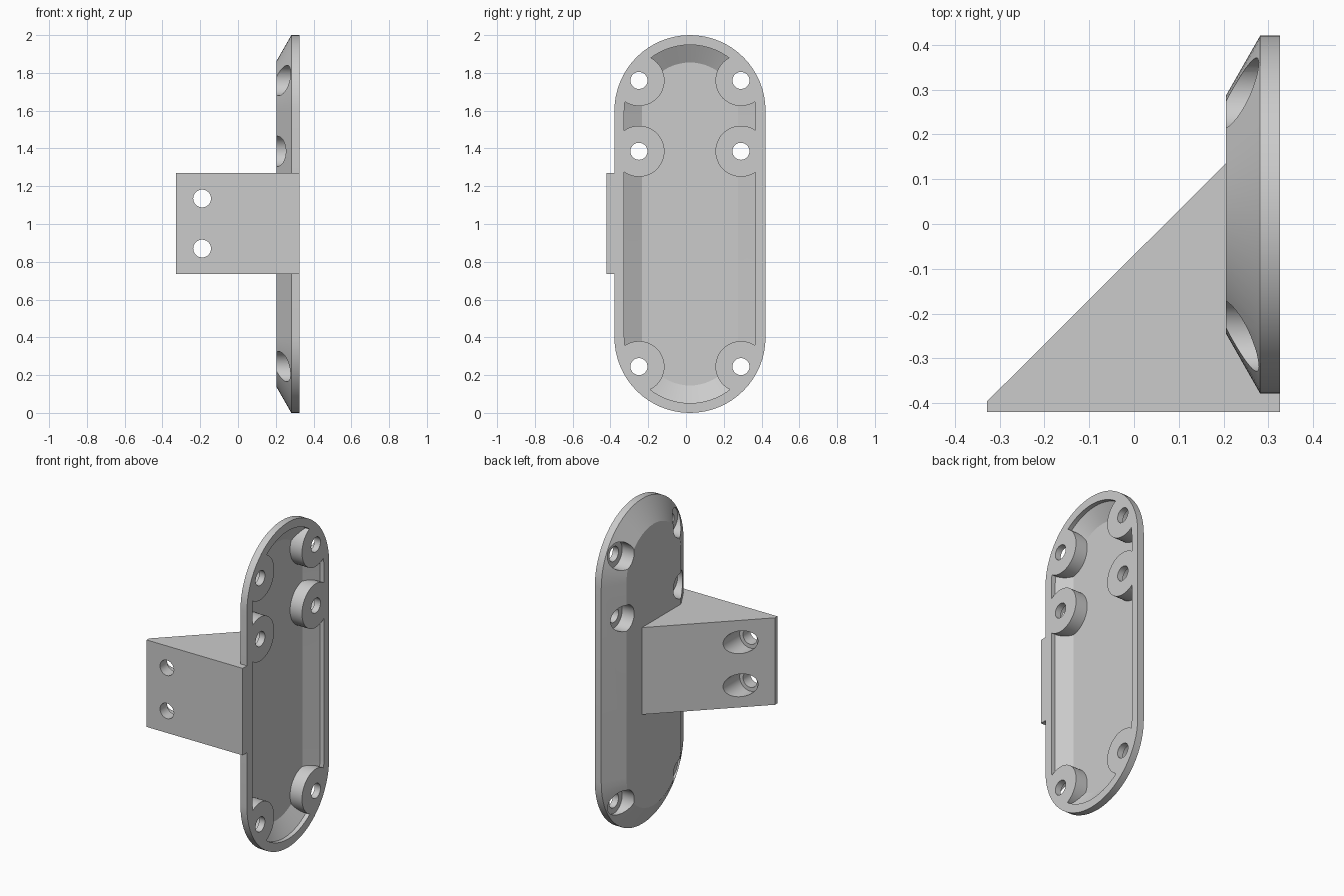
import bpy, bmesh, math
from math import sin, cos, pi
from mathutils import Vector

cube = bpy.data.objects.get("Cube")
if cube:
    bpy.data.objects.remove(cube, do_unlink=True)

MID_Y, MID_Z = 0.021, 1.0   # centre of the plate
HALF = 0.6                  # half length of its straight sides
BACK, RIM = 0.205, 0.326    # plate's raised face and open rim along x

grey = bpy.data.materials.new("plain grey")
grey.use_nodes = True
grey.diffuse_color = (0.6, 0.6, 0.6, 1)
grey.node_tree.nodes["Principled BSDF"].inputs["Base Color"].default_value = (0.6, 0.6, 0.6, 1)


def capsule(x, r, n=32):
    """Upright stadium outline in the yz plane."""
    pts = []
    for start, shift in ((0, HALF), (pi, -HALF)):
        for i in range(n + 1):
            a = start + pi * i / n
            pts.append(Vector((x, MID_Y + r * cos(a), MID_Z + shift + r * sin(a))))
    return pts


def circle_x(x, r, y, z, n=48):
    return [Vector((x, y + r * cos(2 * pi * i / n), z + r * sin(2 * pi * i / n))) for i in range(n)]


def circle_y(y, r, x, z, n=48):
    return [Vector((x + r * cos(2 * pi * i / n), y, z + r * sin(2 * pi * i / n))) for i in range(n)]


def loft(name, stacks):
    """Closed solids, each skinned through a stack of matching rings."""
    bm = bmesh.new()
    for rings in stacks:
        loops = [[bm.verts.new(p) for p in ring] for ring in rings]
        for a, b in zip(loops, loops[1:]):
            for i in range(len(a)):
                j = (i + 1) % len(a)
                bm.faces.new((a[i], a[j], b[j], b[i]))
        bm.faces.new(loops[0][::-1])
        bm.faces.new(loops[-1])
    bmesh.ops.recalc_face_normals(bm, faces=bm.faces)
    mesh = bpy.data.meshes.new(name)
    bm.to_mesh(mesh)
    bm.free()
    mesh.materials.append(grey)
    obj = bpy.data.objects.new(name, mesh)
    bpy.context.collection.objects.link(obj)
    return obj


def combine(target, tool, operation):
    mod = target.modifiers.new("combine", "BOOLEAN")
    mod.operation, mod.solver, mod.object = operation, "EXACT", tool
    bpy.ops.object.select_all(action="DESELECT")
    bpy.context.view_layer.objects.active = target
    target.select_set(True)
    bpy.ops.object.modifier_apply(modifier=mod.name)
    bpy.data.objects.remove(tool, do_unlink=True)


# Chamfered mounting plate
plate = loft("mounting_bracket", [[capsule(BACK, 0.265), capsule(0.282, 0.4), capsule(RIM, 0.4)]])

# Wedge-shaped side arm
outline = [(-0.328, -0.42), (RIM, -0.42), (RIM, -0.34), (0.24, -0.2),
           (0.24, 0.17), (-0.328, -0.396)]
arm = loft("side_arm", [[[Vector((x, y, z)) for x, y in outline] for z in (0.735, 1.27)]])
combine(plate, arm, "UNION")

# Hollow inside of the plate, leaving round screw bosses standing
screws = [(MID_Y + side * 0.27, z) for side in (-1, 1) for z in (0.245, 1.385, 1.76)]
recess = loft("recess", [[capsule(0.245, 0.255), capsule(0.299, 0.348), capsule(0.4, 0.348)]])
bosses = loft("bosses", [[circle_x(x, 0.135, y, z) for x in (0.15, 0.5)] for y, z in screws])
combine(recess, bosses, "DIFFERENCE")
combine(plate, recess, "DIFFERENCE")

# Counterbored screw holes through the plate
holes = loft("plate_holes", [[circle_x(x, r, y, z) for x, r in
                              ((0.1, 0.08), (0.287, 0.08), (0.287, 0.045), (0.45, 0.045))]
                             for y, z in screws])
combine(plate, holes, "DIFFERENCE")

# Counterbored screw holes through the arm
holes = loft("arm_holes", [[circle_y(y, r, -0.19, z) for y, r in
                            ((0.1, 0.07), (-0.35, 0.07), (-0.35, 0.047), (-0.5, 0.047))]
                           for z in (0.87, 1.135)])
combine(plate, holes, "DIFFERENCE")

# Smooth the round walls, keep the edges crisp
bpy.context.view_layer.objects.active = plate
plate.select_set(True)
bpy.ops.object.shade_smooth_by_angle(angle=math.radians(20))
